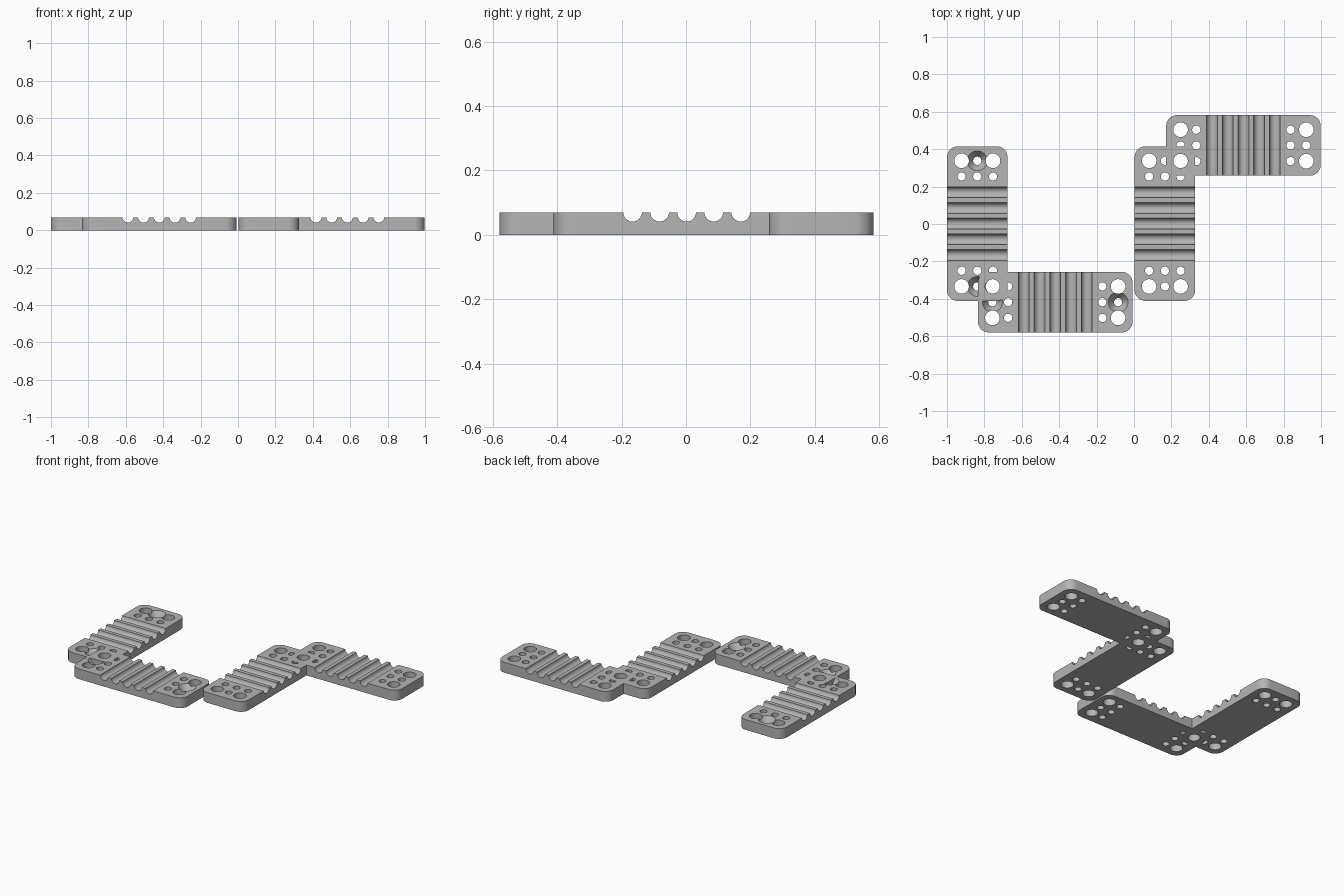
import bpy, bmesh
from math import pi, sin, cos
from mathutils import Matrix

if "Cube" in bpy.data.objects:
    bpy.data.objects.remove(bpy.data.objects["Cube"], do_unlink=True)

LENGTH, WIDTH, THICK, CORNER = 0.826, 0.324, 0.069, 0.058
PITCH = 0.084
BIG, SMALL, GROOVE = 0.039, 0.022, 0.029

grey = bpy.data.materials.new("mid grey")
grey.use_nodes = True
colour = (0.46, 0.46, 0.46, 1)
grey.diffuse_color = colour
grey.node_tree.nodes["Principled BSDF"].inputs["Base Color"].default_value = colour


def add_object(name, bm):
    bmesh.ops.recalc_face_normals(bm, faces=bm.faces)
    mesh = bpy.data.meshes.new(name)
    bm.to_mesh(mesh)
    bm.free()
    obj = bpy.data.objects.new(name, mesh)
    bpy.context.collection.objects.link(obj)
    return obj


def add_rod(bm, x, y, z, r1, r2, depth, turn=Matrix()):
    bmesh.ops.create_cone(bm, cap_ends=True, segments=40, radius1=r1, radius2=r2,
                          depth=depth, matrix=Matrix.Translation((x, y, z)) @ turn)


def slab():
    # Rounded rectangle, long along x, extruded upwards
    bm = bmesh.new()
    ring = []
    corners = [(1, 1), (-1, 1), (-1, -1), (1, -1)]
    for i, (sx, sy) in enumerate(corners):
        for k in range(11):
            a = (i + k / 10) * pi / 2
            ring.append(bm.verts.new((sx * (LENGTH / 2 - CORNER) + CORNER * cos(a),
                                      sy * (WIDTH / 2 - CORNER) + CORNER * sin(a), 0)))
    face = bm.faces.new(ring)
    out = bmesh.ops.extrude_face_region(bm, geom=[face])
    top = [v for v in out["geom"] if isinstance(v, bmesh.types.BMVert)]
    bmesh.ops.translate(bm, verts=top, vec=(0, 0, THICK))
    return bm


def hole_cutter():
    # Pin holes at both ends and round grooves across the middle
    bm = bmesh.new()
    for end in (-1, 1):
        for row in (-1, 0, 1):
            outer = BIG if row else SMALL
            for x, r in ((4 * PITCH, outer), (3 * PITCH, SMALL)):
                add_rod(bm, end * x, row * PITCH, THICK / 2, r, r, 0.2)
    across = Matrix.Rotation(pi / 2, 4, "X")
    for i in range(-2, 3):
        add_rod(bm, i * PITCH, 0, THICK + 0.001, GROOVE, GROOVE, 0.5, across)
    return add_object("hole_cutter", bm)


def sink_cutter():
    # Conical screw seats in the middle of each end
    bm = bmesh.new()
    low, high = 0.024, THICK + 0.004
    for end in (-1, 1):
        add_rod(bm, end * 4 * PITCH, 0, (low + high) / 2, SMALL, 0.056, high - low)
    return add_object("sink_cutter", bm)


def build_plate(name, x, y, upright, cutters):
    obj = add_object(name, slab())
    obj.data.materials.append(grey)
    for cutter in cutters:
        mod = obj.modifiers.new(cutter.name, "BOOLEAN")
        mod.operation, mod.object, mod.solver = "DIFFERENCE", cutter, "EXACT"
    # Bake the cuts before moving the plate into place
    bpy.context.view_layer.update()
    graph = bpy.context.evaluated_depsgraph_get()
    baked = bpy.data.meshes.new_from_object(obj.evaluated_get(graph))
    obj.modifiers.clear()
    obj.data = baked
    baked.materials.clear()
    baked.materials.append(grey)
    baked.polygons.foreach_set("material_index", [0] * len(baked.polygons))
    turn = Matrix.Rotation(pi / 2 if upright else 0, 4, "Z")
    baked.transform(Matrix.Translation((x, y, 0)) @ turn)
    bpy.ops.object.select_all(action="DESELECT")
    obj.select_set(True)
    bpy.context.view_layer.objects.active = obj
    bpy.ops.object.shade_smooth_by_angle(angle=pi / 6)


holes, sinks = hole_cutter(), sink_cutter()
build_plate("right_screw_plate", -0.838, 0.002, True, [holes, sinks])
build_plate("front_screw_plate", -0.421, -0.418, False, [holes, sinks])
build_plate("left_pin_plate", 0.165, 0.002, True, [holes])
build_plate("back_pin_plate", 0.585, 0.42, False, [holes])

# Remove the cutters once the plates are baked
for cutter in (holes, sinks):
    bpy.data.objects.remove(cutter, do_unlink=True)
